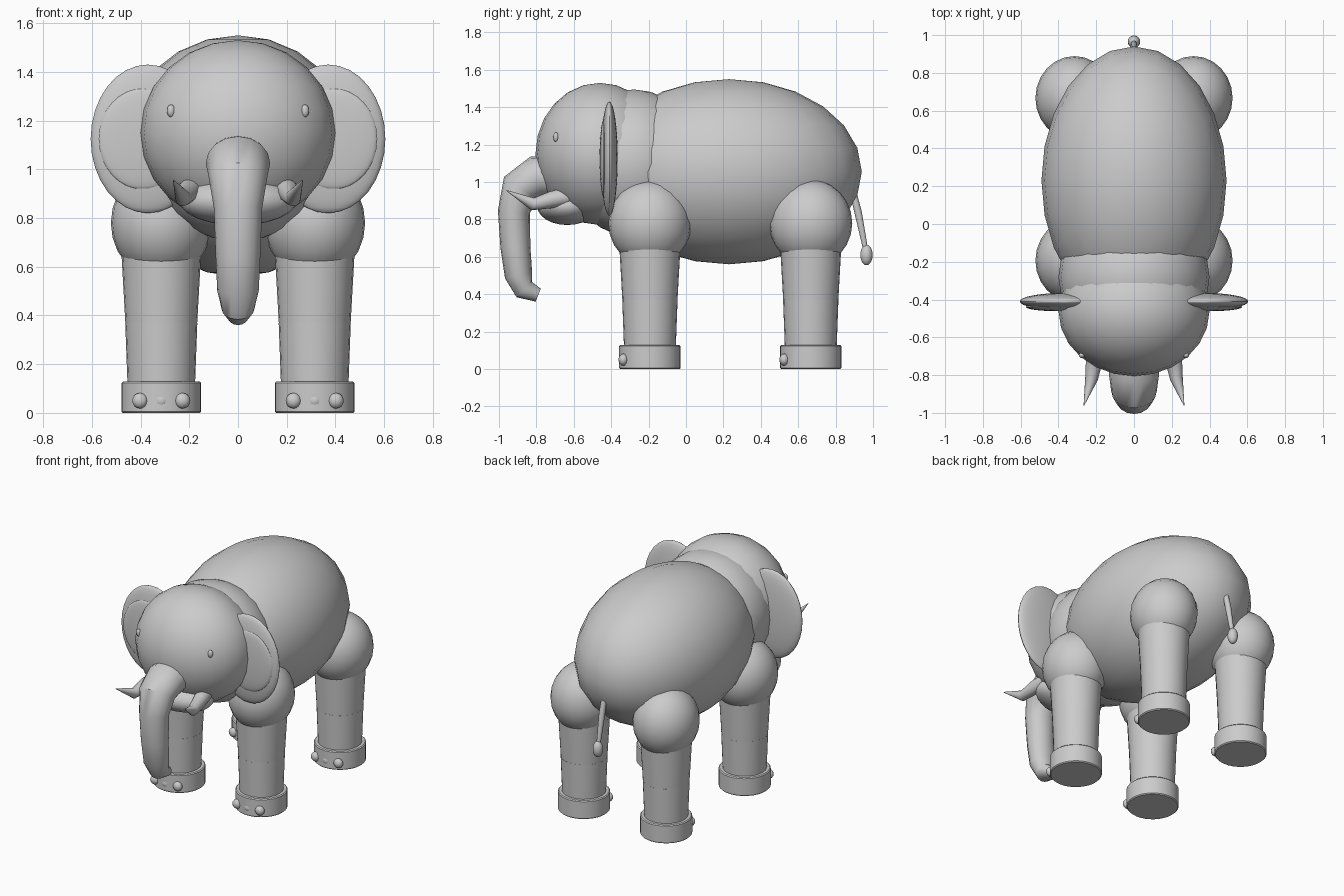
import bpy, bmesh
from math import pi, sin, cos, radians
from mathutils import Vector, Matrix

cube = bpy.data.objects.get("Cube")
if cube:
    bpy.data.objects.remove(cube, do_unlink=True)

GREY = (0.6, 0.6, 0.6, 1)
hide = bpy.data.materials.new("plain grey")
hide.use_nodes = True
hide.diffuse_color = GREY
hide.node_tree.nodes["Principled BSDF"].inputs["Base Color"].default_value = GREY


def finish(bm, name, sharp=40):
    """Turn a bmesh into a smooth shaded object with sharp edges kept."""
    bmesh.ops.recalc_face_normals(bm, faces=bm.faces)
    mesh = bpy.data.meshes.new(name)
    bm.to_mesh(mesh)
    bm.free()
    mesh.materials.append(hide)
    ob = bpy.data.objects.new(name, mesh)
    bpy.context.collection.objects.link(ob)
    bpy.ops.object.select_all(action='DESELECT')
    ob.select_set(True)
    bpy.context.view_layer.objects.active = ob
    bpy.ops.object.shade_smooth_by_angle(angle=radians(sharp))
    return ob


def ellipsoid(name, centre, radii, seg=24, rings=12):
    bm = bmesh.new()
    m = Matrix.Translation(centre) @ Matrix.Diagonal((*radii, 1))
    bmesh.ops.create_uvsphere(bm, u_segments=seg, v_segments=rings, radius=1, matrix=m)
    return finish(bm, name)


def lathe(name, x, y, profile, seg=24):
    """Upright round part from (radius, height) pairs, capped at both ends."""
    bm = bmesh.new()
    rings = [[bm.verts.new((x + r * cos(2 * pi * i / seg), y + r * sin(2 * pi * i / seg), z))
              for i in range(seg)] for r, z in profile]
    skin(bm, rings)
    return finish(bm, name)


def skin(bm, rings):
    n = len(rings[0])
    for a, b in zip(rings, rings[1:]):
        for i in range(n):
            bm.faces.new((a[i], a[(i + 1) % n], b[(i + 1) % n], b[i]))
    bm.faces.new(rings[0])
    bm.faces.new(rings[-1])


def tube(name, path, radii, seg=16, widen=1.0):
    """Tapered tube along a path; widen stretches it sideways."""
    pts = [Vector(p) for p in path]
    bm = bmesh.new()
    rings = []
    for k, (p, r) in enumerate(zip(pts, radii)):
        t = (pts[min(k + 1, len(pts) - 1)] - pts[max(k - 1, 0)]).normalized()
        up = t.cross(Vector((1, 0, 0))).normalized()
        side = up.cross(t).normalized()
        rings.append([bm.verts.new(p + side * r * widen * cos(2 * pi * i / seg)
                                   + up * r * sin(2 * pi * i / seg)) for i in range(seg)])
    skin(bm, rings)
    return finish(bm, name)


# Torso, neck and head
ellipsoid("body", (0, 0.23, 1.055), (0.49, 0.71, 0.495))
ellipsoid("neck", (0, -0.28, 1.1), (0.4, 0.36, 0.395))
ellipsoid("head", (0, -0.46, 1.15), (0.4, 0.345, 0.38))
ellipsoid("lower_jaw", (0, -0.635, 0.87), (0.24, 0.16, 0.1))

# Trunk curling back at the tip
tube("trunk",
     [(0, -0.68, 1.03), (0, -0.80, 1.025), (0, -0.885, 0.97), (0, -0.92, 0.84),
      (0, -0.912, 0.65), (0, -0.895, 0.5), (0, -0.865, 0.425), (0, -0.79, 0.395)],
     [0.11, 0.115, 0.105, 0.086, 0.08, 0.074, 0.058, 0.037], widen=1.15)

# Tail with tuft
tube("tail", [(0, 0.88, 1.0), (0, 0.92, 0.84), (0, 0.96, 0.64)], [0.016, 0.02, 0.013], 12)
ellipsoid("tail_tuft", (0, 0.965, 0.61), (0.033, 0.033, 0.055), 16, 10)

for side, s in (("left", 1), ("right", -1)):
    # Face details and ears
    ellipsoid(f"{side}_eye", (s * 0.275, -0.695, 1.24), (0.017, 0.015, 0.026), 12, 8)
    ellipsoid(f"{side}_ear", (s * 0.37, -0.41, 1.125), (0.235, 0.045, 0.305), 32, 16)
    ellipsoid(f"{side}_inner_ear", (s * 0.39, -0.44, 1.125), (0.182, 0.022, 0.207), 32, 16)
    tube(f"{side}_tusk",
         [(s * 0.19, -0.64, 0.92), (s * 0.21, -0.72, 0.905), (s * 0.225, -0.82, 0.882),
          (s * 0.265, -0.96, 0.955)],
         [0.05, 0.045, 0.034, 0.002], 12)
    # Legs, feet and toenails
    for end, y in (("front", -0.193), ("back", 0.667)):
        x = s * 0.315
        tag = f"{end}_{side}"
        ellipsoid(f"{tag}_shoulder", (x, y, 0.78), (0.207, 0.222, 0.232))
        lathe(f"{tag}_upper_leg", x, y, [(0.147, 0.36), (0.165, 0.68)])
        lathe(f"{tag}_lower_leg", x, y, [(0.138, 0.1), (0.148, 0.37)])
        lathe(f"{tag}_foot", x, y, [(0.158, 0), (0.164, 0.006), (0.164, 0.122), (0.158, 0.128)], 32)
        for k in (-1, 0, 1):
            ellipsoid(f"{tag}_toenail", (x + k * 0.087, y - 0.142, 0.05),
                      (0.032, 0.026, 0.032), 12, 8)
